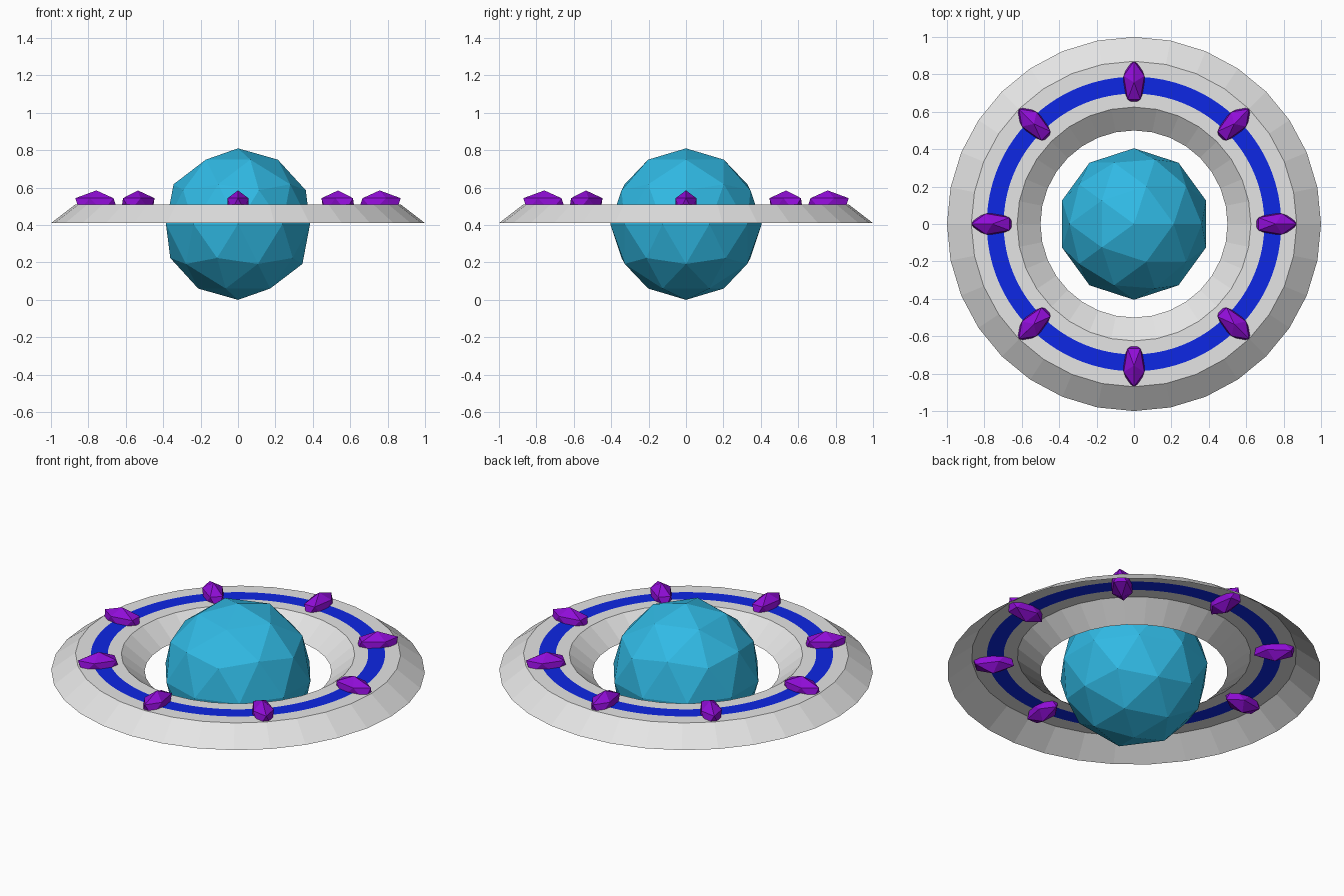
import bpy, bmesh, math
from math import cos, sin, pi

if "Cube" in bpy.data.objects:
    bpy.data.objects.remove(bpy.data.objects["Cube"])

SEG = 32      # sides of the faceted ring
SUB = 4       # extra steps per side so the painted stripe looks round
RING_LOW, RING_TOP = 0.41, 0.51


def material(name, rgb):
    m = bpy.data.materials.new(name)
    m.diffuse_color = (*rgb, 1.0)
    m.use_nodes = True
    m.node_tree.nodes["Principled BSDF"].inputs["Base Color"].default_value = m.diffuse_color
    return m


grey = material("light_grey", (0.78, 0.78, 0.78))
blue = material("deep_blue", (0.004, 0.02, 0.78))
teal = material("teal_blue", (0.03, 0.49, 0.78))
purple = material("purple", (0.28, 0.004, 0.68))


def add_object(name, bm, mats):
    mesh = bpy.data.meshes.new(name)
    bm.to_mesh(mesh)
    bm.free()
    for m in mats:
        mesh.materials.append(m)
    obj = bpy.data.objects.new(name, mesh)
    bpy.context.collection.objects.link(obj)
    return obj


def gem_ball(name, subdivisions, mat, loc, scale, turn=0.0):
    bm = bmesh.new()
    bmesh.ops.create_icosphere(bm, subdivisions=subdivisions, radius=1.0)
    obj = add_object(name, bm, [mat])
    obj.location, obj.scale = loc, scale
    obj.rotation_euler = (0, 0, turn)
    return obj


def ring_sheet(name, rows, steps, mats):
    """Sheet swept round z; each row is (radius, z, faceted), bands carry a colour index."""
    bm = bmesh.new()
    loops = []
    for r, z, faceted, _ in rows:
        loop = []
        for i in range(steps):
            a = 2 * pi * i / steps
            side = 2 * pi / SEG
            off = (a + 1e-9) % side - side / 2
            rad = r * cos(side / 2) / cos(off) if faceted else r
            loop.append(bm.verts.new((rad * cos(a), rad * sin(a), z)))
        loops.append(loop)
    for k in range(len(rows) - 1):
        lo, hi = loops[k], loops[k + 1]
        for i in range(steps):
            j = (i + 1) % steps
            f = bm.faces.new((lo[i], lo[j], hi[j], hi[i]))
            f.material_index = rows[k][3]
    return add_object(name, bm, mats)


# central faceted ball
gem_ball("core_ball", 2, teal, (0, 0, 0.405), (0.405, 0.405, 0.405))

# open-bottomed ring: two sloped walls and a flat striped top
ring_sheet("ring_outer_slope", [(1.0, RING_LOW, True, 0), (0.87, RING_TOP, True, 0)], SEG, [grey])
ring_sheet("ring_inner_slope", [(0.625, RING_TOP, True, 0), (0.5, RING_LOW, True, 0)], SEG, [grey])
ring_sheet("ring_striped_top", [
    (0.87, RING_TOP, True, 0),
    (0.787, RING_TOP, False, 1),
    (0.697, RING_TOP, False, 0),
    (0.625, RING_TOP, True, 0)], SEG * SUB, [grey, blue])

# eight stretched crystals set through the stripe
for k in range(8):
    a = k * pi / 4
    gem_ball(f"crystal_{k + 1}", 1, purple,
             (0.757 * cos(a), 0.757 * sin(a), RING_TOP), (0.126, 0.065, 0.075), a)
